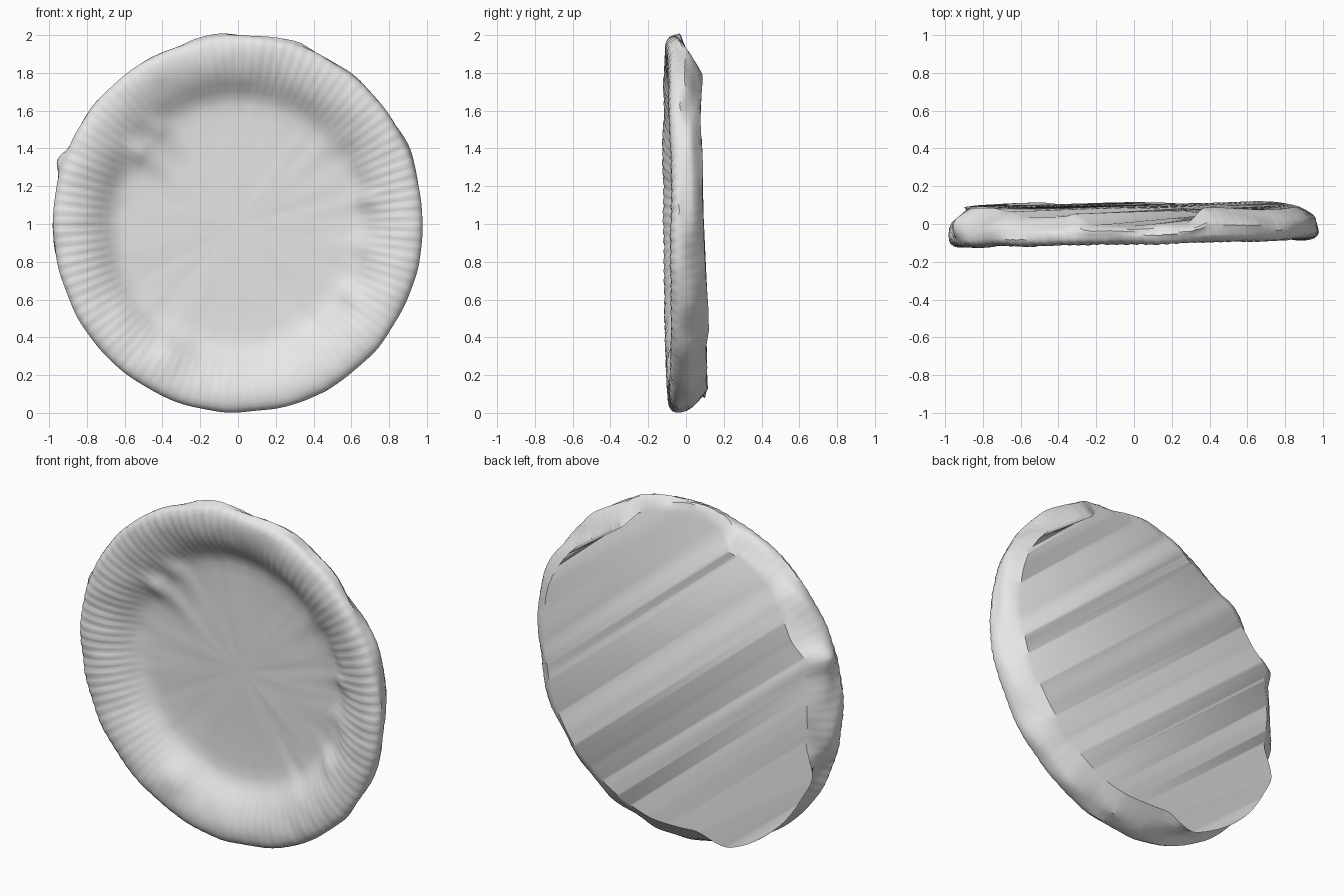
import bpy, bmesh, random
from math import sin, cos, exp, radians, pi, hypot
from mathutils import Vector, noise

random.seed(4)
cube = bpy.data.objects.get("Cube")
if cube:
    bpy.data.objects.remove(cube, do_unlink=True)

SEG = 360          # segments round the dish
AXIS = 51          # the back sheet is creased square to this angle


def material(name, rgb):
    m = bpy.data.materials.new(name)
    m.use_nodes = True
    m.diffuse_color = (*rgb, 1)
    m.node_tree.nodes["Principled BSDF"].inputs["Base Color"].default_value = (*rgb, 1)
    return m


def bump(deg, centre, width):
    d = (deg - centre + 180) % 360 - 180
    return exp(-(d / width) ** 2)


def plateau(deg, lo, hi, soft):
    t = min(deg - lo, hi - deg) / soft
    t = max(0, min(1, t))
    return t * t * (3 - 2 * t)


def wobble(x, z, scale, seed):
    return noise.noise(Vector((x * scale, z * scale, seed)))


# Front profile, from the centre of the floor out over the rolled rim
front = [(0.2, 0.03), (0.4, 0.03), (0.56, 0.03), (0.62, 0.025), (0.66, 0.015),
         (0.70, -0.01), (0.74, -0.04), (0.78, -0.065), (0.82, -0.082),
         (0.86, -0.094), (0.90, -0.1), (0.94, -0.098), (0.965, -0.09),
         (0.982, -0.076), (0.988, -0.06)]

# Raised dents in the front: x, height from centre, size, amount
dents = [(-0.52, 0.38, 0.07, 0.05), (-0.42, 0.5, 0.07, 0.035), (0.68, 0.13, 0.05, 0.025),
         (0.6, -0.38, 0.06, 0.02), (0.66, -0.12, 0.07, 0.02), (-0.35, -0.68, 0.1, 0.02),
         (0.35, -0.62, 0.08, 0.015), (0.5, 0.45, 0.08, 0.015)]

# Uneven torn edge at the back, one value every ten degrees
torn = [random.uniform(-0.012, 0.012) for _ in range(36)]


def torn_edge(deg):
    i, t = int(deg // 10) % 36, deg % 10 / 10
    return torn[i] * (1 - t) + torn[(i + 1) % 36] * t


def place(r, y, deg):
    a = radians(deg)
    return Vector((r * cos(a) * 0.99, y, r * sin(a) * 1.01))


def front_point(r, y, deg):
    p = place(r, y, deg)
    x, z = p.x, p.z
    rim = max(0, min(1, (r - 0.66) / 0.12))
    y += 0.022 * x - 0.008 * z
    strength = 0.3 + 0.7 * (bump(deg, 180, 35) + bump(deg, 5, 30) + 0.7 * bump(deg, 90, 40))
    y += 0.0035 * rim * strength * sin(radians(deg) * 108)
    y += 0.012 * wobble(x, z, 4, 1) * (0.3 + rim * 0.5) + 0.004 * wobble(x, z, 12, 3)
    for dx, dz, size, amount in dents:
        y -= amount * exp(-((x - dx) ** 2 + (z - dz) ** 2) / size ** 2)
    grow = 1 + 0.008 * wobble(x, z, 5, 9) * rim
    return Vector((x * grow, y, z * grow))


def wall_point(t, deg):
    """Point on the outer wall: t = 0 at the rim, 1 at the torn back edge."""
    flare = plateau(deg, 190, 262, 14)
    dip = plateau(deg, 64, 112, 9)
    c, s = cos(radians(deg)), sin(radians(deg))
    r_back = 0.87 + 0.11 * flare + 0.06 * dip + 0.04 * bump(deg, 25, 25) + 0.05 * bump(deg, 160, 5)
    y_back = 0.092 + 0.008 * c - 0.02 * s - 0.075 * dip - 0.025 * plateau(deg, 108, 138, 8)
    y_back += torn_edge(deg)
    rim = front_point(*front[-1], deg)
    end = place(r_back + 0.5 * torn_edge(deg + 40), y_back, deg)
    p = rim.lerp(end, t)
    bulge = sin(pi * t) * (0.035 * (1 - flare) - 0.05 * flare + 0.04 * bump(deg, 161, 4))
    bulge += 0.03 * sin(pi * t) * wobble(c * 4, s * 4, 1, t * 2)
    k = 1 + bulge / hypot(p.x, p.z)
    return Vector((p.x * k, p.y, p.z * k))


def ring(bm, fn):
    return [bm.verts.new(fn(i * 360 / SEG)) for i in range(SEG)]


def bridge(bm, a, b):
    for i in range(SEG):
        j = (i + 1) % SEG
        bm.faces.new((a[i], a[j], b[j], b[i]))


def finish(bm, name, mat, angle):
    bmesh.ops.recalc_face_normals(bm, faces=bm.faces)
    for v in bm.verts:
        v.co.z += 1
    me = bpy.data.meshes.new(name)
    bm.to_mesh(me)
    bm.free()
    me.materials.append(mat)
    ob = bpy.data.objects.new(name, me)
    bpy.context.collection.objects.link(ob)
    bpy.ops.object.select_all(action="DESELECT")
    ob.select_set(True)
    bpy.context.view_layer.objects.active = ob
    bpy.ops.object.shade_smooth_by_angle(angle=radians(angle))
    return ob


paper = material("pale grey paper", (0.8, 0.8, 0.8))

# Dish: floor, sloping side, fluted rim, outer wall and creased back sheet
bm = bmesh.new()
rings = [ring(bm, lambda d, p=p: front_point(*p, d)) for p in front]
rings += [ring(bm, lambda d, t=t: wall_point(t / 6, d)) for t in range(1, 7)]
for a, b in zip(rings, rings[1:]):
    bridge(bm, a, b)

# Floor centre
hub = bm.verts.new(front_point(0, 0.03, 0))
for i in range(SEG):
    bm.faces.new((hub, rings[0][(i + 1) % SEG], rings[0][i]))

# Back sheet: straight strips stretched between opposite edge points
edge = rings[-1]
half = SEG // 2
for k in range(half):
    quad = []
    for i in (AXIS + k, AXIS + k + 1, AXIS - k - 1, AXIS - k):
        v = edge[i % SEG]
        if v not in quad:
            quad.append(v)
    bm.faces.new(quad)

finish(bm, "paper_plate", paper, 35)
